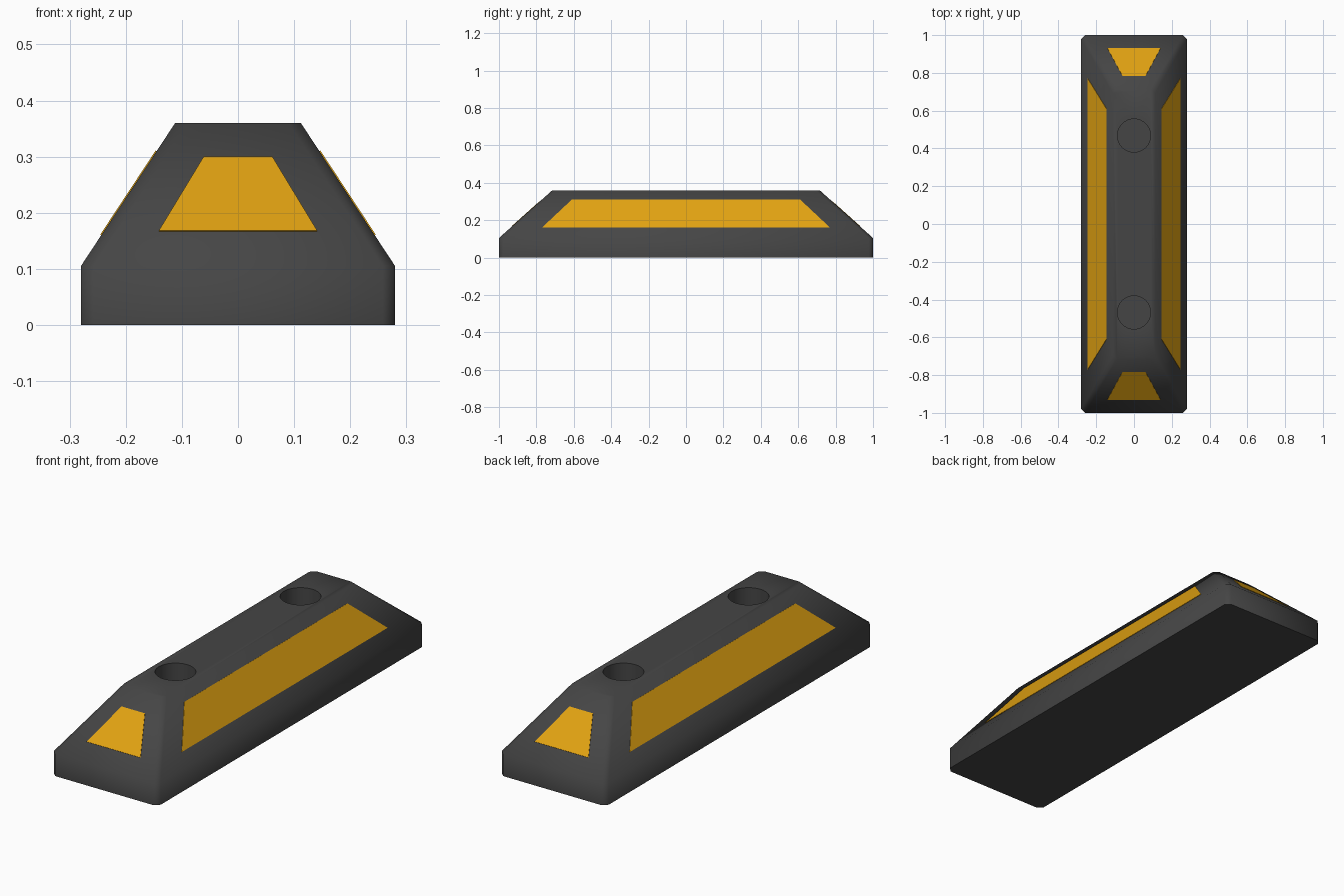
import bpy, bmesh, math
from mathutils import Vector

if "Cube" in bpy.data.objects:
    bpy.data.objects.remove(bpy.data.objects["Cube"], do_unlink=True)


def material(name, rgb):
    m = bpy.data.materials.new(name)
    m.use_nodes = True
    m.diffuse_color = (*rgb, 1)
    bsdf = m.node_tree.nodes["Principled BSDF"]
    bsdf.inputs["Base Color"].default_value = (*rgb, 1)
    bsdf.inputs["Roughness"].default_value = 0.8
    return m


rubber = material("dark rubber", (0.06, 0.06, 0.06))
yellow = material("reflective yellow", (0.75, 0.36, 0.006))


def make_object(name, bm, mat):
    bmesh.ops.recalc_face_normals(bm, faces=bm.faces)
    mesh = bpy.data.meshes.new(name)
    bm.to_mesh(mesh)
    bm.free()
    mesh.materials.append(mat)
    obj = bpy.data.objects.new(name, mesh)
    bpy.context.collection.objects.link(obj)
    return obj


def loft(bm, rings):
    """Skin equal-length rings of points and cap both ends."""
    loops = [[bm.verts.new(p) for p in ring] for ring in rings]
    n = len(loops[0])
    for a, b in zip(loops, loops[1:]):
        for i in range(n):
            j = (i + 1) % n
            bm.faces.new((a[i], a[j], b[j], b[i]))
    bm.faces.new(loops[0])
    bm.faces.new(loops[-1])


def cut_corner_ring(x, y, z, c=0.022):
    """Rectangle with chamfered corners, at height z."""
    ring = []
    for sx, sy in ((1, 1), (-1, 1), (-1, -1), (1, -1)):
        pair = [(sx * x, sy * (y - c), z), (sx * (x - c), sy * y, z)]
        ring += pair if sx * sy > 0 else pair[::-1]
    return ring


# Tapered rubber block
BASE_X, BASE_Y, EDGE_Z = 0.28, 1.0, 0.105
TOP_X, TOP_Y, TOP_Z = 0.112, 0.715, 0.36
bm = bmesh.new()
loft(bm, [cut_corner_ring(BASE_X, BASE_Y, 0),
          cut_corner_ring(BASE_X, BASE_Y, EDGE_Z),
          cut_corner_ring(TOP_X, TOP_Y, TOP_Z)])
body = make_object("curb_body", bm, rubber)

# Two blind bolt holes sunk into the top
for y in (-0.468, 0.468):
    bpy.ops.mesh.primitive_cylinder_add(vertices=32, radius=0.088, depth=0.5,
                                        location=(0, y, 0.35))
    cutter = bpy.context.object
    cutter.name = "bolt_hole_cutter"
    cutter.hide_render = True
    bpy.context.view_layer.objects.active = body
    cut = body.modifiers.new("bolt hole", "BOOLEAN")
    cut.operation = "DIFFERENCE"
    cut.solver = "EXACT"
    cut.object = cutter
    bpy.ops.object.modifier_apply(modifier=cut.name)
    bpy.data.objects.remove(cutter, do_unlink=True)

bpy.ops.object.select_all(action="DESELECT")
body.select_set(True)
bpy.context.view_layer.objects.active = body
bpy.ops.object.shade_smooth_by_angle(angle=math.radians(65))


# Thin reflective panels lying on the four slopes
def panel(name, side, sign, low_z, low_half, high_z, high_half):
    base, top = (BASE_X, TOP_X) if side else (BASE_Y, TOP_Y)

    def point(along, z):
        out = sign * (base + (top - base) * (z - EDGE_Z) / (TOP_Z - EDGE_Z))
        return Vector((out, along, z) if side else (along, out, z))

    rise, run = TOP_Z - EDGE_Z, base - top
    normal = Vector((sign * rise, 0, run) if side else (0, sign * rise, run))
    normal.normalize()
    quad = [point(-low_half, low_z), point(low_half, low_z),
            point(high_half, high_z), point(-high_half, high_z)]
    bm = bmesh.new()
    loft(bm, [[p + normal * d for p in quad] for d in (-0.002, 0.002)])
    make_object(name, bm, yellow)


for name, sign in (("left", 1), ("right", -1)):
    panel(name + "_side_panel", True, sign, 0.16, 0.77, 0.31, 0.61)
for name, sign in (("front", -1), ("back", 1)):
    panel(name + "_end_panel", False, sign, 0.167, 0.141, 0.299, 0.061)
